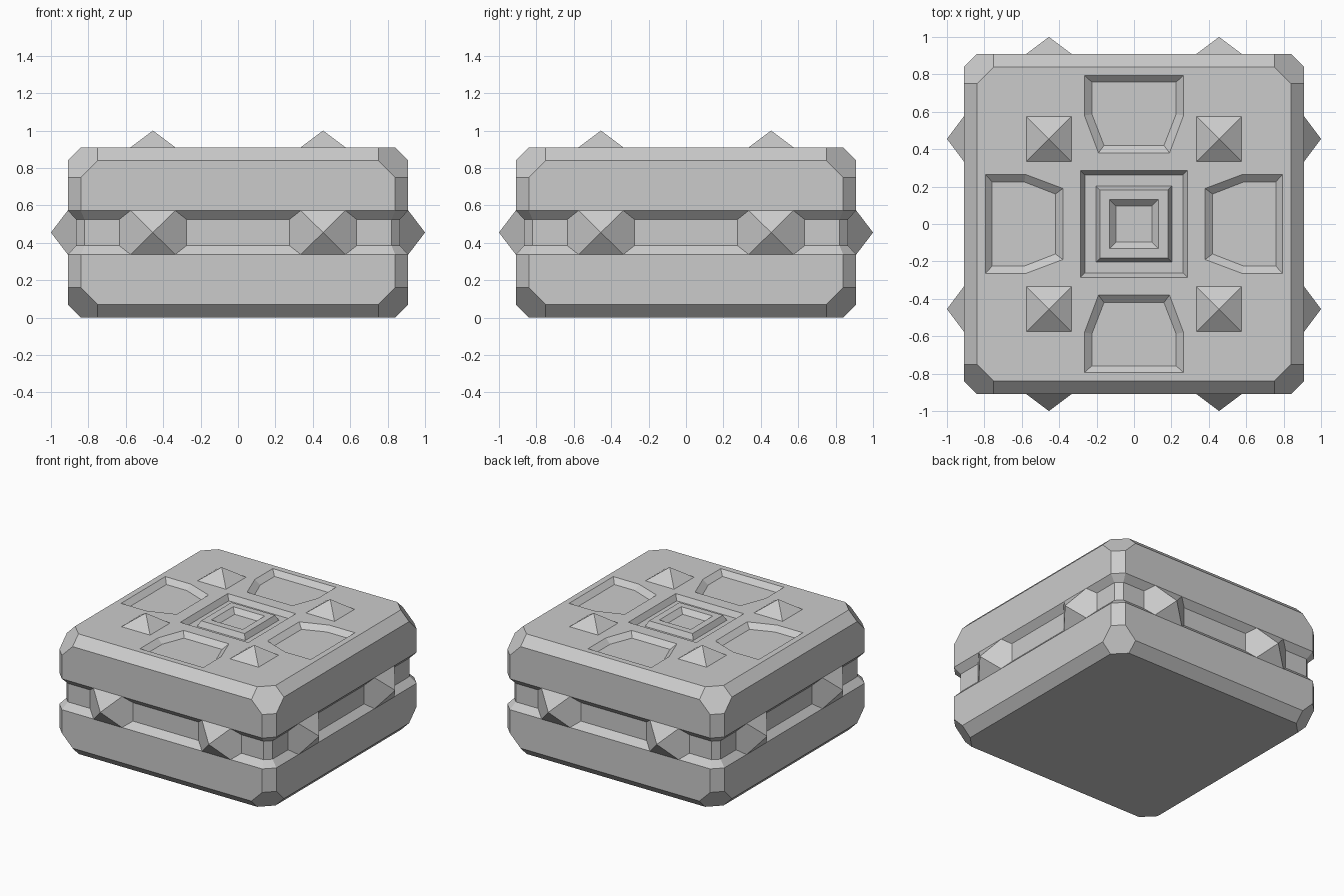
import bpy, bmesh, math
from mathutils import Matrix, Vector

old = bpy.data.objects.get("Cube")
if old:
    bpy.data.objects.remove(old, do_unlink=True)

stone = bpy.data.materials.new("grey_stone")
stone.use_nodes = True
grey = (0.6, 0.6, 0.6, 1)
stone.diffuse_color = grey
stone.node_tree.nodes["Principled BSDF"].inputs["Base Color"].default_value = grey

TOP, MID, HALF = 0.91, 0.455, 0.91


def finish(name, bm):
    bmesh.ops.recalc_face_normals(bm, faces=bm.faces)
    mesh = bpy.data.meshes.new(name)
    bm.to_mesh(mesh)
    bm.free()
    mesh.materials.append(stone)
    obj = bpy.data.objects.new(name, mesh)
    bpy.context.collection.objects.link(obj)
    return obj


def loft(bm, rings):
    """Skin a stack of (outline, height) rings and cap both ends."""
    loops = [[bm.verts.new((x, y, z)) for x, y in pts] for pts, z in rings]
    n = len(loops[0])
    for a, b in zip(loops, loops[1:]):
        for i in range(n):
            j = (i + 1) % n
            bm.faces.new((a[i], a[j], b[j], b[i]))
    bm.faces.new(loops[0][::-1])
    bm.faces.new(loops[-1])


def octagon(h, c):
    return [(h, -c), (h, c), (c, h), (-c, h), (-h, c), (-h, -c), (-c, -h), (c, -h)]


def square(h):
    return [(h, -h), (h, h), (-h, h), (-h, -h)]


def rect(w, h, z):
    return [(sx * w, sy * h, z) for sx in (-1, 1) for sy in (-1, 1)]


def turned(pts, quarter):
    out = []
    for x, y in pts:
        for _ in range(quarter):
            x, y = -y, x
        out.append((x, y))
    return out


# Body: chamfered block with a groove around the middle
lower = [(0.84, 0.75, 0), (HALF, 0.75, 0.07), (HALF, 0.84, 0.16),
         (HALF, 0.84, 0.338), (0.865, 0.821, 0.385)]
levels = lower + [(h, c, TOP - z) for h, c, z in reversed(lower)]
bm = bmesh.new()
loft(bm, [(octagon(h, c), z) for h, c, z in levels])
body = finish("block_body", bm)


# Cutter for the sunken panels and the centre well
def panel(wide, narrow, outer, bend, inner):
    return [(-narrow, inner), (narrow, inner), (wide, bend),
            (wide, outer), (-wide, outer), (-wide, bend)]


rim = panel(0.265, 0.19, 0.795, 0.58, 0.38)
floor = panel(0.225, 0.16, 0.758, 0.587, 0.42)
bm = bmesh.new()
for q in range(4):
    loft(bm, [(turned(floor, q), TOP - 0.035), (turned(rim, q), TOP),
              (turned(rim, q), TOP + 0.05)])
loft(bm, [(square(0.262), TOP - 0.04), (square(0.285), TOP), (square(0.285), TOP + 0.05)])
cutter = finish("panel_cutter", bm)
cutter.hide_render = True

cut = body.modifiers.new("sunken_panels", "BOOLEAN")
cut.operation = "DIFFERENCE"
cut.solver = "EXACT"
cut.object = cutter
bpy.context.view_layer.objects.active = body
body.select_set(True)
bpy.ops.object.modifier_apply(modifier=cut.name)
bpy.data.objects.remove(cutter, do_unlink=True)

# Raised centre boss with a shallow dish
bm = bmesh.new()
loft(bm, [(square(0.202), TOP - 0.04), (square(0.182), TOP),
          (square(0.132), TOP), (square(0.097), TOP - 0.035)])
finish("centre_boss", bm)


# Pointed studs on the top and in the side groove
def hull_stud(name, points, matrix):
    bm = bmesh.new()
    for p in points:
        bm.verts.new(matrix @ Vector(p))
    bmesh.ops.convex_hull(bm, input=bm.verts)
    bmesh.ops.dissolve_limit(bm, angle_limit=0.01, verts=bm.verts, edges=bm.edges)
    finish(name, bm)


top_stud = rect(0.12, 0.12, TOP) + [(0, 0, 1)]
side_stud = rect(0.193, 0.118, 0.855) + rect(0.12, 0.118, HALF) + [(0, 0, 1)]

for sx in (-1, 1):
    for sy in (-1, 1):
        hull_stud("top_stud", top_stud, Matrix.Translation((sx * MID, sy * MID, 0)))

for q, side in enumerate(("front", "left", "back", "right")):
    spin = Matrix.Rotation(q * math.pi / 2, 4, "Z")
    lay = Matrix.Rotation(math.pi / 2, 4, "X")
    for sx in (-1, 1):
        hull_stud(side + "_stud", side_stud,
                  spin @ Matrix.Translation((sx * MID, 0, MID)) @ lay)
